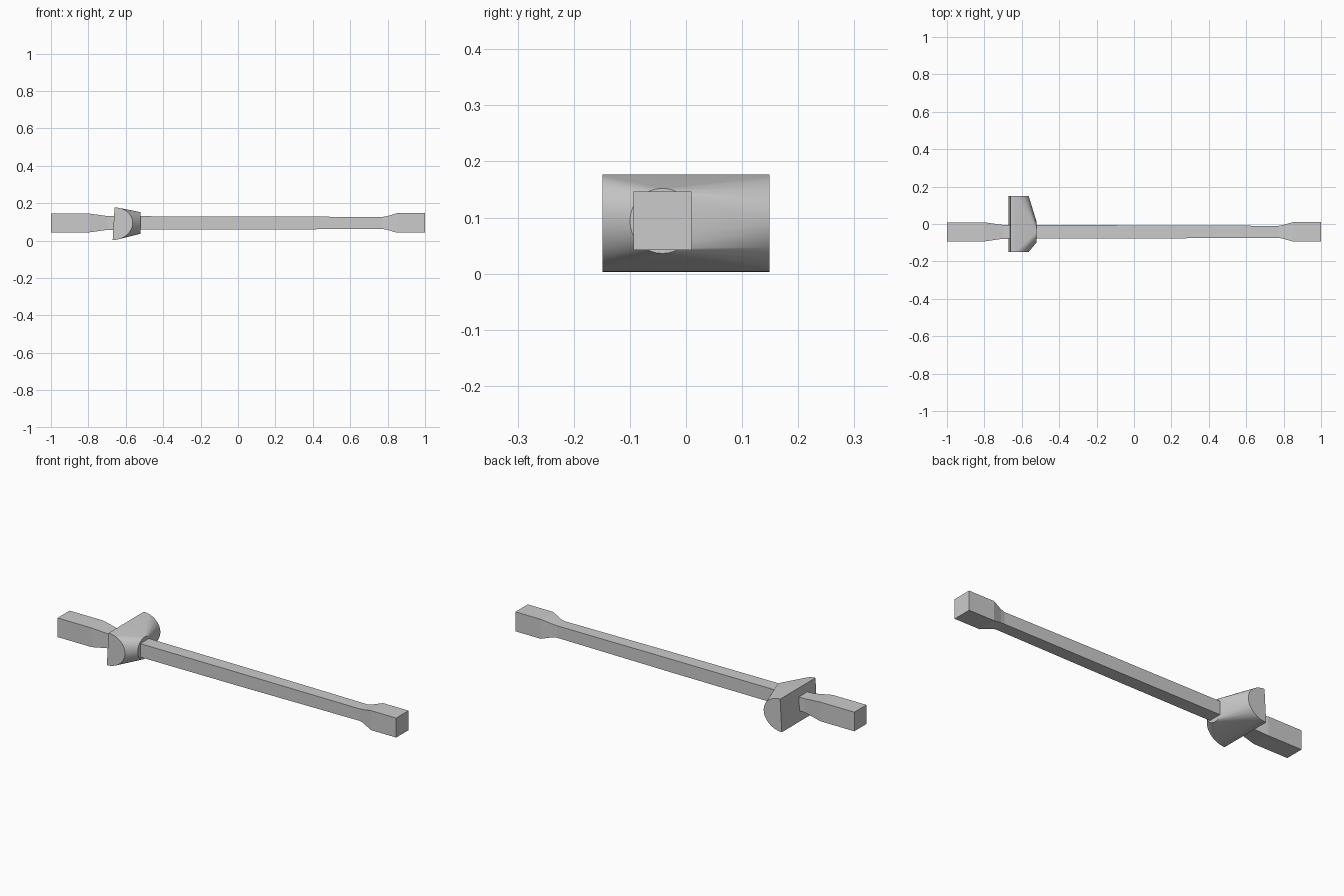
import bpy, bmesh, math

if "Cube" in bpy.data.objects:
    bpy.data.objects.remove(bpy.data.objects["Cube"])

AXIS_Y, AXIS_Z = -0.042, 0.094


def finish(bm, name):
    bmesh.ops.recalc_face_normals(bm, faces=bm.faces[:])
    mesh = bpy.data.meshes.new(name)
    bm.to_mesh(mesh)
    bm.free()
    obj = bpy.data.objects.new(name, mesh)
    bpy.context.collection.objects.link(obj)
    return obj


def square_bar(name, stations):
    """Loft square sections (x, half width) along x."""
    bm = bmesh.new()
    rings = [[bm.verts.new((x, AXIS_Y + sy * h, AXIS_Z + sz * h))
              for sy, sz in ((-1, -1), (1, -1), (1, 1), (-1, 1))]
             for x, h in stations]
    for a, b in zip(rings, rings[1:]):
        for i in range(4):
            j = (i + 1) % 4
            bm.faces.new((a[i], a[j], b[j], b[i]))
    bm.faces.new(rings[0])
    bm.faces.new(rings[-1])
    return finish(bm, name)


# Square bar: thick grip, slim shaft, flared tip
square_bar("bar", [(-1, 0.051), (-0.8, 0.051), (-0.70, 0.037), (-0.5, 0.036),
                   (0.1, 0.035), (0.77, 0.032), (0.795, 0.036),
                   (0.85, 0.052), (1, 0.052)])

# Guard: D-shaped cross block blending into a round collar (convex hull)
bm = bmesh.new()
for y in (-0.149, 0.149):
    for i in range(25):
        a = math.pi * (i / 24 - 0.5)
        lean = 0.005 * math.sin(a)
        bm.verts.new((-0.665 + lean + 0.102 * math.cos(a), y,
                      0.090 + 0.087 * math.sin(a)))
for i in range(32):
    a = math.tau * i / 32
    bm.verts.new((-0.522, AXIS_Y + 0.058 * math.cos(a),
                  AXIS_Z + 0.058 * math.sin(a)))
result = bmesh.ops.convex_hull(bm, input=bm.verts[:])
bmesh.ops.dissolve_limit(bm, angle_limit=math.radians(0.5),
                         verts=bm.verts[:], edges=bm.edges[:])
guard = finish(bm, "guard")
bpy.context.view_layer.objects.active = guard
guard.select_set(True)
bpy.ops.object.shade_smooth_by_angle(angle=math.radians(30))
